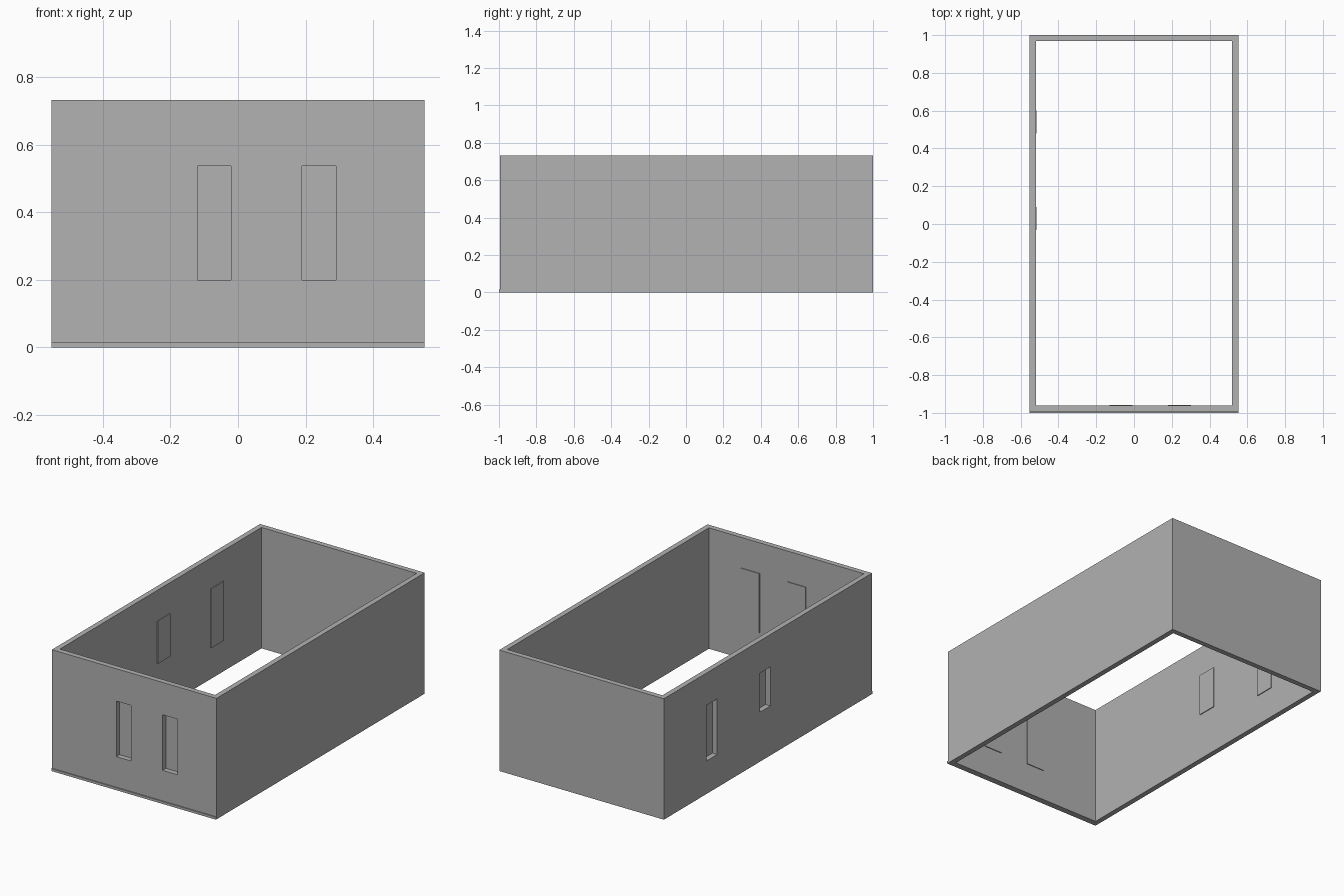
import bpy

cube = bpy.data.objects.get("Cube")
if cube:
    bpy.data.objects.remove(cube, do_unlink=True)

HALF_X, FRONT, BACK, HEIGHT, WALL = 0.552, -0.994, 1.0, 0.733, 0.032
PANE, LIP = 0.005, 0.011

grey = bpy.data.materials.new("plain grey")
grey.use_nodes = True
colour = (0.445, 0.445, 0.445, 1)
grey.diffuse_color = colour
grey.node_tree.nodes["Principled BSDF"].inputs["Base Color"].default_value = colour


def box(name, low, high):
    """Axis-aligned box between two corners."""
    centre = [(a + b) / 2 for a, b in zip(low, high)]
    bpy.ops.mesh.primitive_cube_add(size=1, location=centre)
    obj = bpy.context.object
    obj.name = name
    obj.scale = [b - a for a, b in zip(low, high)]
    bpy.ops.object.transform_apply(location=False, rotation=False, scale=True)
    obj.data.materials.append(grey)
    return obj


def cut(target, cutter):
    mod = target.modifiers.new("cut " + cutter.name, 'BOOLEAN')
    mod.operation = 'DIFFERENCE'
    mod.solver = 'EXACT'
    mod.object = cutter
    cutter.hide_render = True
    cutter.hide_set(True)


# Open rectangular shell of four walls
walls = box("walls", (-HALF_X, FRONT, 0), (HALF_X, BACK, HEIGHT))
cut(walls, box("room_cutter", (-HALF_X + WALL, FRONT + WALL, -0.2),
               (HALF_X - WALL, BACK - WALL, HEIGHT + 0.2)))

# Window recesses, each closed by a slightly larger pane on the inner face
TOP = 0.537
windows = [
    ("front_right", "front", -0.12, 0.20),
    ("front_left", "front", 0.19, 0.20),
    ("side_rear", "side", 0.49, 0.20),
    ("side_middle", "side", -0.02, 0.30),
]
for name, wall, start, sill in windows:
    end = start + 0.10

    def slab(label, near, far, grow):
        a, b, z0, z1 = start - grow, end + grow, sill - grow, TOP + grow
        if wall == "front":
            return box(label, (a, FRONT + near, z0), (b, FRONT + far, z1))
        return box(label, (-HALF_X + near, a, z0), (-HALF_X + far, b, z1))

    cut(walls, slab(name + "_window_cutter", -0.05, WALL + 0.02, 0))
    slab(name + "_window_pane", WALL, WALL + PANE, LIP)

# Thin strip along the foot of the front wall
box("front_base_strip", (-HALF_X, -1.0, 0), (HALF_X, FRONT, 0.015))
